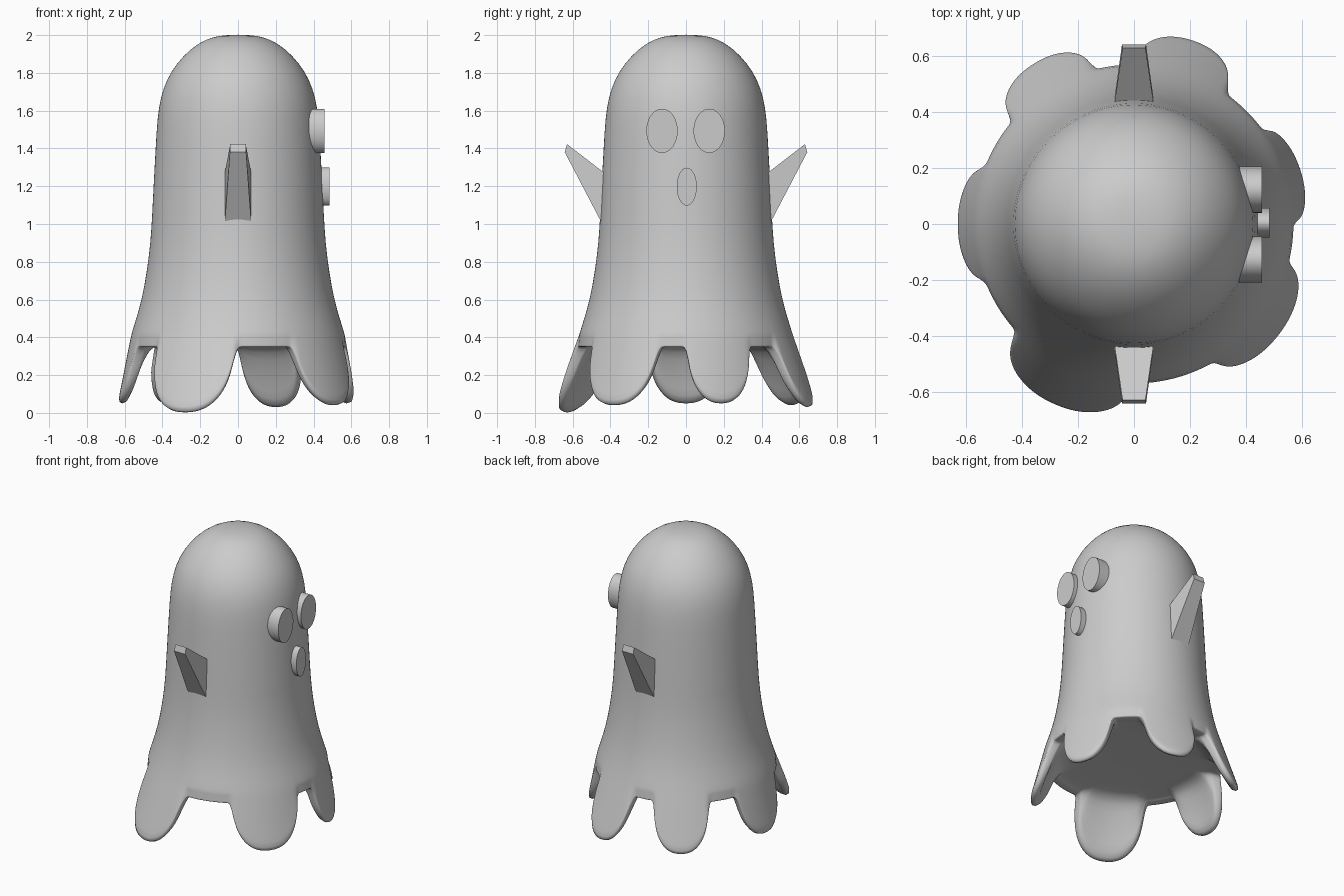
import bpy, bmesh, math
from mathutils import Vector

if "Cube" in bpy.data.objects:
    bpy.data.objects.remove(bpy.data.objects["Cube"])

COLS = 180
# outer silhouette of the sheet from crown down: (radius, z)
PROFILE = [(0.045, 2.001), (0.10, 1.996), (0.165, 1.981), (0.25, 1.93), (0.325, 1.85),
           (0.378, 1.765), (0.41, 1.67), (0.427, 1.56), (0.436, 1.4), (0.447, 1.2),
           (0.454, 1.05), (0.463, 0.9), (0.482, 0.75), (0.507, 0.61), (0.538, 0.5)]
# hem flaps: (centre angle, half width, lowest z, tip radius)
FLAPS = [(18, 15.5, 0.045, 0.63), (72.5, 14.5, 0.025, 0.69), (122, 15, 0.035, 0.68),
         (180, 17.5, 0.045, 0.635), (246, 19.5, -0.003, 0.695), (323, 19, 0.035, 0.655)]
HEM_TOP, HEM_NOTCH, HEM_ROWS = 0.42, 0.345, 7
CEILING = 0.36


def add_object(name, bm, angle=30):
    me = bpy.data.meshes.new(name)
    bm.to_mesh(me)
    bm.free()
    ob = bpy.data.objects.new(name, me)
    bpy.context.collection.objects.link(ob)
    bpy.ops.object.select_all(action='DESELECT')
    ob.select_set(True)
    bpy.context.view_layer.objects.active = ob
    if angle:
        bpy.ops.object.shade_smooth_by_angle(angle=math.radians(angle))
    return ob


def hem(deg):
    """Lowest z and tip radius of the hem at an angle."""
    best = (0, 0.05, 0.6)
    for centre, half, low, tip in FLAPS:
        u = abs((deg - centre + 180) % 360 - 180) / half
        d = max(0.0, 1 - (u / 1.15) ** 2.4) ** 0.55
        if d > best[0]:
            best = (d, low, tip)
    d, low, tip = best
    return HEM_NOTCH - (HEM_NOTCH - low) * d, tip


# Body: draped sheet with thick ragged flaps and a closed underside
bm = bmesh.new()
columns = []
for j in range(COLS):
    a = 2 * math.pi * j / COLS
    low, tip = hem(math.degrees(a))

    def radius(z):
        return 0.564 + (tip - 0.564) * (HEM_TOP - z) / 0.36

    points = list(PROFILE)
    for k in range(HEM_ROWS):
        z = HEM_TOP + (low - HEM_TOP) * k / (HEM_ROWS - 1)
        points.append((radius(z), z))
    # inside of the flap, thicker towards its root, then the underside
    for k in range(5):
        t = k / 4
        z = low + 0.005 + (CEILING - low - 0.005) * t
        points.append((radius(z) - 0.055 - 0.055 * t * t, z))
    points += [(0.36, CEILING + 0.005), (0.15, CEILING + 0.01)]
    columns.append([bm.verts.new((r * math.cos(a), r * math.sin(a), z)) for r, z in points])
crown = bm.verts.new((0, 0, 2.002))
under = bm.verts.new((0, 0, CEILING + 0.01))
for j in range(COLS):
    c, n = columns[j], columns[(j + 1) % COLS]
    bm.faces.new((crown, c[0], n[0]))
    bm.faces.new((under, n[-1], c[-1]))
    for i in range(len(c) - 1):
        bm.faces.new((c[i], c[i + 1], n[i + 1], n[i]))
for f in bm.faces:
    f.smooth = True
body = add_object("body", bm, None)
sub = body.modifiers.new("smooth", 'SUBSURF')
sub.levels = sub.render_levels = 1


# Eyes and mouth: oval discs facing +x
def disc(name, y, z, ry, rz, x0, x1):
    bm = bmesh.new()
    bmesh.ops.create_cone(bm, cap_ends=True, segments=40, radius1=1, radius2=1, depth=1)
    for v in bm.verts:
        p = v.co.copy()
        v.co = Vector((x0 + (x1 - x0) * (p.z + 0.5), y + ry * p.x, z + rz * p.y))
    bmesh.ops.recalc_face_normals(bm, faces=bm.faces)
    add_object(name, bm)


disc("left_eye", 0.123, 1.493, 0.083, 0.117, 0.375, 0.457)
disc("right_eye", -0.127, 1.493, 0.083, 0.117, 0.375, 0.457)
disc("mouth", 0.004, 1.198, 0.053, 0.1, 0.42, 0.484)

# Arms: tapered wedges pointing up and out
for name, s in (("left_arm", 1), ("right_arm", -1)):
    bm = bmesh.new()
    rings = []
    for w, y, z in ((0.073, 0.425, 0.965), (0.071, 0.425, 1.265), (0.041, 0.63, 1.423), (0.043, 0.642, 1.38)):
        rings.append([bm.verts.new((x, s * y, z)) for x in (-w, w)])
    for i in range(4):
        a, b = rings[i], rings[(i + 1) % 4]
        bm.faces.new((a[0], a[1], b[1], b[0]))
    for side in (0, 1):
        bm.faces.new([r[side] for r in rings])
    bmesh.ops.recalc_face_normals(bm, faces=bm.faces)
    add_object(name, bm, None)
